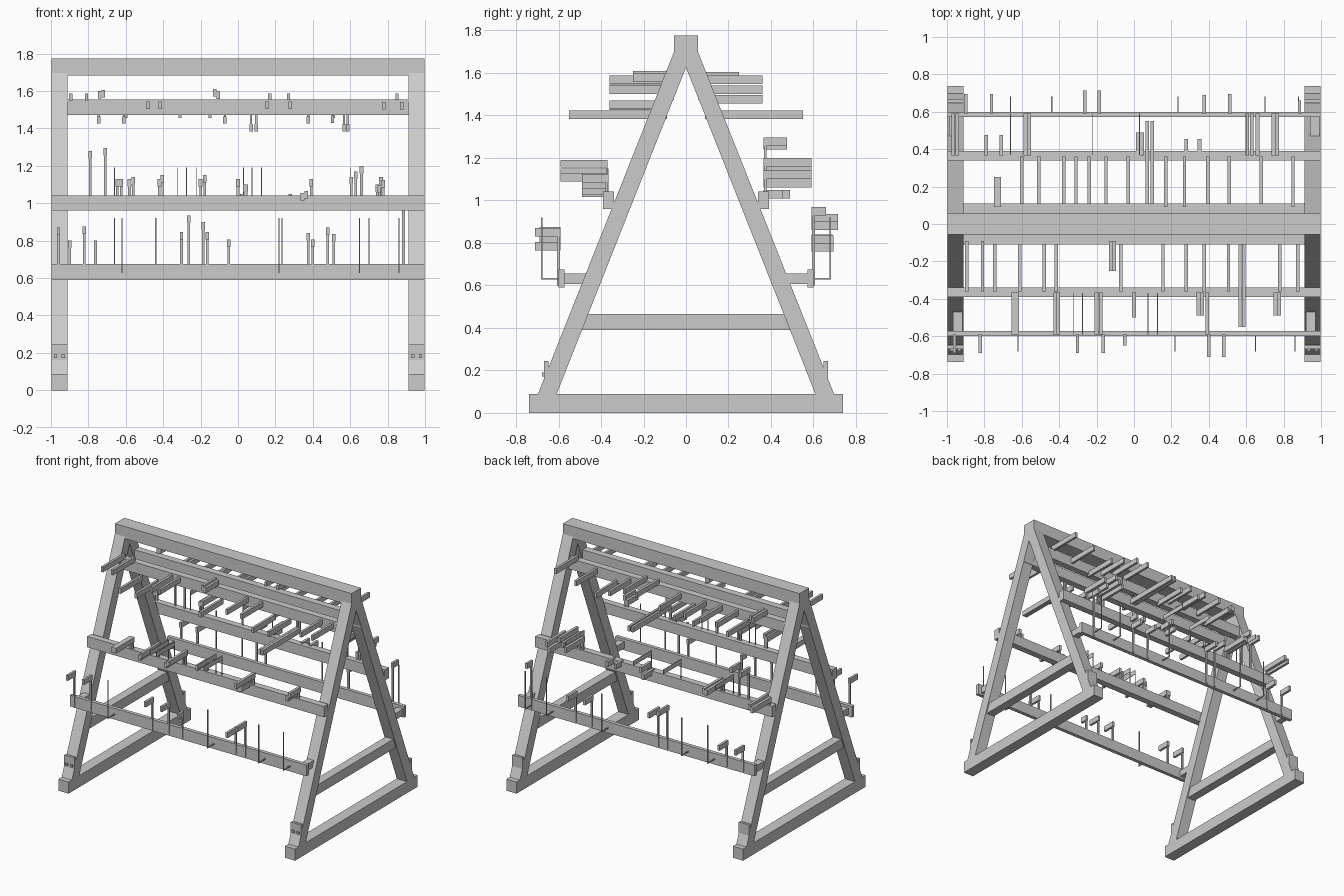
import bpy, bmesh

grey = bpy.data.materials.new("plain_grey")
grey.diffuse_color = (0.6, 0.6, 0.6, 1)


def add_box(bm, x0, x1, y0, y1, z0, z1):
    add_prism(bm, x0, x1, [(y0, z0), (y1, z0), (y1, z1), (y0, z1)])


def add_prism(bm, x0, x1, profile):
    """Extrude a (y, z) profile along x."""
    face = bm.faces.new([bm.verts.new((x0, y, z)) for y, z in profile])
    ext = bmesh.ops.extrude_face_region(bm, geom=[face])
    for v in ext["geom"]:
        if isinstance(v, bmesh.types.BMVert):
            v.co.x = x1


def finish(name, bm):
    bmesh.ops.recalc_face_normals(bm, faces=bm.faces)
    mesh = bpy.data.meshes.new(name)
    bm.to_mesh(mesh)
    bm.free()
    mesh.materials.append(grey)
    obj = bpy.data.objects.new(name, mesh)
    bpy.context.collection.objects.link(obj)
    return obj


def box(name, *dims):
    bm = bmesh.new()
    add_box(bm, *dims)
    return finish(name, bm)


def ybox(bm, s, x0, x1, a, b, z0, z1):
    """Box whose y range a..b is measured outwards on side s (-1 front, 1 back)."""
    add_box(bm, x0, x1, min(s * a, s * b), max(s * a, s * b), z0, z1)


# ridge beam
box("ridge_beam", -0.998, 0.998, -0.057, 0.057, 1.682, 1.775)

# end frames: sill, brace, slanted legs, brackets
for end, x0, x1 in (("left", -0.998, -0.912), ("right", 0.912, 0.998)):
    box(end + "_sill", x0, x1, -0.738, 0.738, 0, 0.088)
    box(end + "_cross_brace", x0 + 0.01, x1 - 0.01, -0.49, 0.49, 0.391, 0.466)
    for side, s in (("front", -1), ("back", 1)):
        bm = bmesh.new()
        add_prism(bm, x0, x1, [(s * y, z) for y, z in (
            (0.698, 0.086), (0.61, 0.086), (0, 1.626), (0, 1.70), (0.056, 1.70))])
        finish(f"{end}_{side}_leg", bm)
        # foot plate with two bolts
        bm = bmesh.new()
        ybox(bm, s, x0, x1, 0.648, 0.668, 0.088, 0.245)
        if s < 0:
            for bx in (x0 + 0.022, x1 - 0.022):
                ybox(bm, s, bx - 0.009, bx + 0.009, 0.66, 0.678, 0.172, 0.19)
        finish(f"{end}_{side}_foot_plate", bm)
        # spacer that carries the lower rail
        xs = x0 + 0.008 if s * x0 < 0 else x0 + 0.03
        box(f"{end}_{side}_rail_spacer", xs, xs + 0.05,
            *sorted((s * 0.47, s * 0.575)), 0.606, 0.655)

# rails on both sides
for side, s in (("front", -1), ("back", 1)):
    for level, a, b, z0, z1 in (("upper", 0.057, 0.11, 1.473, 1.555),
                                ("middle", 0.34, 0.39, 0.96, 1.042),
                                ("lower", 0.572, 0.6, 0.59, 0.675)):
        box(f"{side}_{level}_rail", -0.998, 0.998, *sorted((s * a, s * b)), z0, z1)

# upper arms: (x, bottom z, outer y)
upper = {
    -1: [(-0.895, 1.548, .36), (-0.81, 1.548, .36), (-0.745, 1.425, .36), (-0.61, 1.425, .36),
         (-0.48, 1.505, .36), (-0.415, 1.505, .36), (-0.125, 1.57, .25), (-0.105, 1.558, .25),
         (-0.07, 1.425, .36), (0.155, 1.505, .36), (0.28, 1.505, .36), (0.375, 1.425, .36),
         (0.505, 1.43, .36), (0.567, 1.383, .55), (0.587, 1.383, .55), (0.78, 1.5, .36),
         (0.875, 1.5, .36)],
    1: [(-0.74, 1.56, .25), (-0.72, 1.565, .25), (-0.6, 1.455, .36), (-0.51, 1.5, .36),
        (-0.375, 1.5, .36), (-0.31, 1.455, .36), (-0.24, 1.5, .36), (-0.15, 1.455, .36),
        (-0.03, 1.5, .36), (0.07, 1.383, .55), (0.098, 1.383, .55), (0.17, 1.548, .36),
        (0.27, 1.548, .36), (0.395, 1.5, .36), (0.51, 1.455, .36), (0.68, 1.5, .36),
        (0.85, 1.548, .36)],
}
# middle arms on thin posts: (x, bottom z, outer y)
middle = {
    -1: [(-0.645, 1.09, .59), (-0.625, 1.09, .59), (-0.42, 1.09, .59), (-0.405, 1.11, .59),
         (-0.2, 1.09, .59), (-0.178, 1.11, .59), (0, 1.09, .5), (0.345, 1.015, .49),
         (0.365, 1.025, .49), (0.392, 1.09, .59), (0.755, 1.055, .49), (0.775, 1.085, .49)],
    1: [(-0.967, 1.06, .59), (-0.945, 1.08, .59), (-0.79, 1.24, .475), (-0.71, 1.255, .475),
        (-0.58, 1.09, .59), (-0.56, 1.1, .59), (0.022, 1.01, .49), (0.043, 1.06, .49),
        (0.28, 1.01, .455), (0.35, 1.01, .455), (0.605, 1.1, .59), (0.63, 1.13, .59),
        (0.66, 1.16, .59), (0.745, 1.06, .59), (0.765, 1.1, .59)],
}
# lower hooks on tall posts: (x, bottom z, outer y)
lower = {
    -1: [(-0.96, 0.83, .69), (-0.823, 0.835, .69), (-0.302, 0.805, .69), (-0.165, 0.805, .69),
         (-0.05, 0.765, .65), (0.4, 0.765, .71), (0.48, 0.83, .71)],
    1: [(-0.9, 0.76, .695), (-0.762, 0.76, .695), (-0.263, 0.895, .715), (-0.185, 0.86, .715),
        (0.375, 0.8, .69), (0.512, 0.795, .695), (0.885, 0.93, .66)],
}
# thin wires: x positions on the middle and lower rails
mid_wires = {-1: [-0.325, -0.275, 0.075, 0.125], 1: [-0.66, -0.22, 0.03, 0.6]}
low_wires = {-1: [-0.62, 0.22, 0.65, 0.86], 1: [-0.66, -0.44, 0.235, 0.70, 0.88]}

for side, s in (("front", -1), ("back", 1)):
    bm = bmesh.new()
    for x, z, out in upper[s]:
        ybox(bm, s, x - 0.009, x + 0.009, 0.09, out, z, z + 0.04)
        if z < 1.47:  # hanger tab below the rail
            ybox(bm, s, x - 0.006, x + 0.006, 0.09, 0.1, z + 0.02, 1.48)
    finish(side + "_upper_arms", bm)

    bm = bmesh.new()
    for x, z, out in middle[s]:
        ybox(bm, s, x - 0.01, x + 0.01, 0.365, out, z, z + 0.04)
        ybox(bm, s, x - 0.007, x + 0.007, 0.368, 0.38, 1.0, z + 0.02)
    finish(side + "_middle_arms", bm)

    bm = bmesh.new()
    for x, z, out in lower[s]:
        ybox(bm, s, x - 0.009, x + 0.009, 0.59, out, z, z + 0.04)
        ybox(bm, s, x - 0.007, x + 0.007, 0.594, 0.606, 0.6, z + 0.02)
    finish(side + "_lower_hooks", bm)

    bm = bmesh.new()
    for x in mid_wires[s]:
        ybox(bm, s, x - 0.002, x + 0.002, 0.37, 0.59, 1.155, 1.19)
        ybox(bm, s, x - 0.002, x + 0.002, 0.37, 0.376, 1.03, 1.18)
    for x in low_wires[s]:
        ybox(bm, s, x - 0.003, x + 0.003, 0.59, 0.683, 0.627, 0.635)
        ybox(bm, s, x - 0.003, x + 0.003, 0.676, 0.683, 0.627, 0.92)
    finish(side + "_thin_wires", bm)
